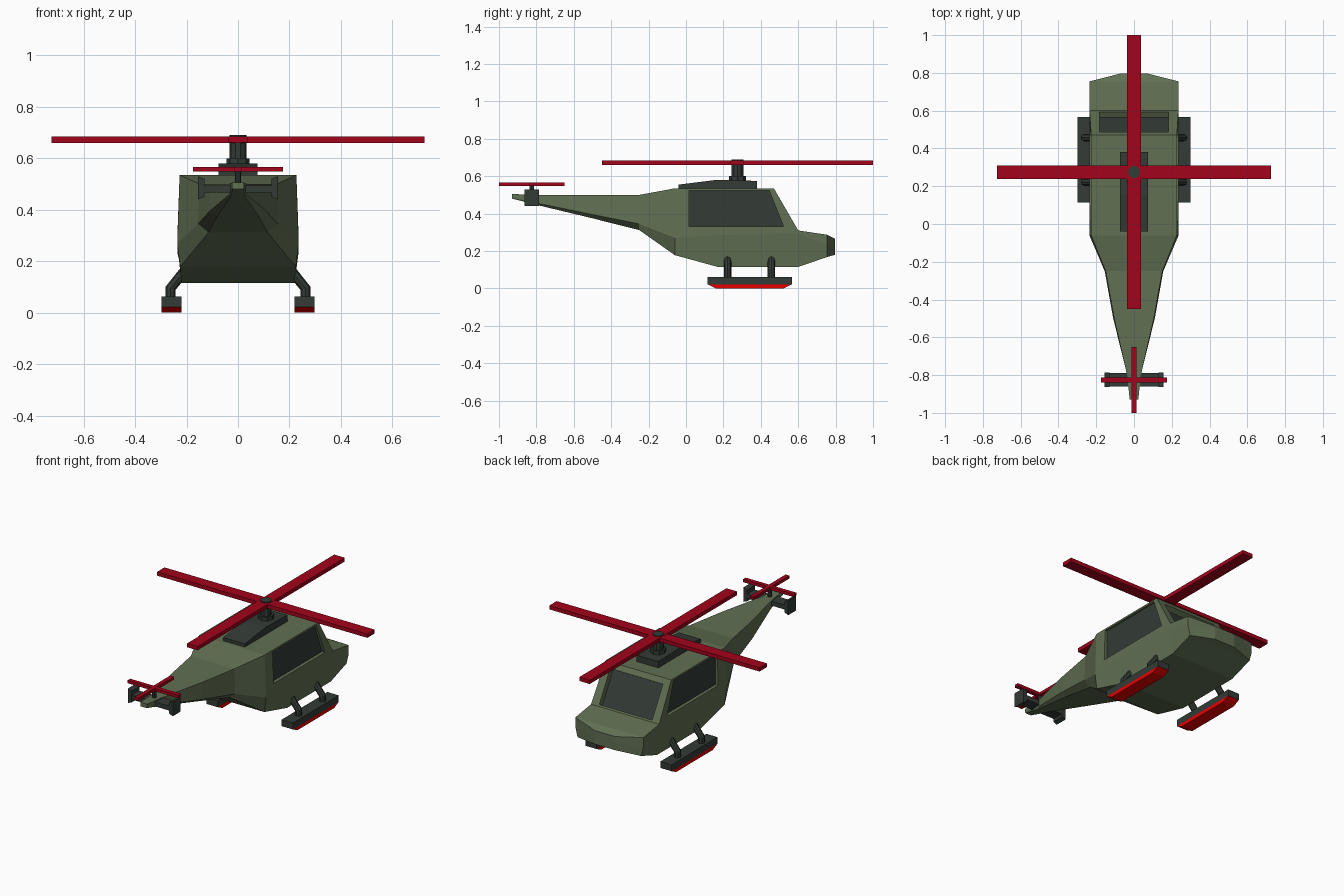
import bpy, bmesh, math
from mathutils import Vector

cube = bpy.data.objects.get("Cube")
if cube:
    bpy.data.objects.remove(cube, do_unlink=True)


def material(name, rgb):
    m = bpy.data.materials.new(name)
    m.use_nodes = True
    color = (*rgb, 1)
    m.diffuse_color = color
    bsdf = next(n for n in m.node_tree.nodes if n.type == 'BSDF_PRINCIPLED')
    bsdf.inputs["Base Color"].default_value = color
    return m


GREEN = material("olive green", (.119, .161, .086))
DARK = material("dark grey", (.033, .043, .036))
CRIMSON = material("crimson", (.36, .001, .011))
RED = material("bright red", (.8, 0, 0))


def finish(name, bm, mat):
    bmesh.ops.recalc_face_normals(bm, faces=bm.faces[:])
    mesh = bpy.data.meshes.new(name)
    bm.to_mesh(mesh)
    bm.free()
    mesh.materials.append(mat)
    ob = bpy.data.objects.new(name, mesh)
    bpy.context.collection.objects.link(ob)
    return ob


def loft(name, rings, mat):
    """Skin a list of equal-length point rings and cap the ends."""
    bm = bmesh.new()
    loops = [[bm.verts.new(p) for p in ring] for ring in rings]
    n = len(loops[0])
    for a, b in zip(loops, loops[1:]):
        for i in range(n):
            j = (i + 1) % n
            bm.faces.new((a[i], a[j], b[j], b[i]))
    bm.faces.new(loops[0])
    bm.faces.new(loops[-1])
    return finish(name, bm, mat)


def prism(name, points, offset, mat):
    """Extrude a polygon along an offset vector."""
    base = [Vector(p) for p in points]
    return loft(name, [base, [p + Vector(offset) for p in base]], mat)


def box(name, lo, hi, mat):
    pts = [(lo[0], lo[1], lo[2]), (hi[0], lo[1], lo[2]),
           (hi[0], hi[1], lo[2]), (lo[0], hi[1], lo[2])]
    return prism(name, pts, (0, 0, hi[2] - lo[2]), mat)


def post(name, y, radius, z0, z1, sides, mat):
    ring = [(radius * math.cos(math.tau * i / sides),
             y + radius * math.sin(math.tau * i / sides), z0) for i in range(sides)]
    return prism(name, ring, (0, 0, z1 - z0), mat)


# Fuselage sections: y, bottom (half width, z), waist, roof
sections = [
    (-.93, (.02, .48), (.023, .485), (.023, .505)),
    (-.80, (.03, .447), (.036, .457), (.036, .50)),
    (-.50, (.08, .375), (.11, .395), (.105, .50)),
    (-.25, (.115, .312), (.155, .345), (.15, .50)),
    (-.06, (.225, .178), (.236, .27), (.227, .535)),
    (.17, (.22, .115), (.236, .285), (.227, .535)),
    (.47, (.22, .115), (.236, .29), (.227, .535)),
    (.60, (.22, .115), (.236, .295), (.235, .31)),
    (.755, (.22, .168), (.235, .23), (.235, .287)),
    (.797, (.07, .18), (.07, .225), (.07, .265)),
]
body = loft("fuselage", [
    [(w, y, z) for w, z in (b, m, t)] + [(-w, y, z) for w, z in (t, m, b)]
    for y, b, m, t in sections], GREEN)

# Window recesses and glass panes
slope = Vector((0, .866, .5))
shield = [Vector(p) - slope * .038 for p in
          ((-.182, .488, .504), (.182, .488, .504), (.182, .594, .32), (-.182, .594, .32))]
openings = [("windshield", shield, slope)]
for side, s in (("left", 1), ("right", -1)):
    pane = [(s * .21, y, z) for y, z in ((.017, .524), (.445, .524), (.522, .33), (.017, .33))]
    openings.append((side + "_window", pane, Vector((s, 0, 0))))
for name, pts, normal in openings:
    cutter = prism(name + "_cutter", pts, normal * .1, GREEN)
    cutter.hide_render = True
    mod = body.modifiers.new("recess", 'BOOLEAN')
    mod.operation = 'DIFFERENCE'
    mod.solver = 'EXACT'
    mod.object = cutter
    bpy.context.view_layer.objects.active = body
    bpy.ops.object.modifier_apply(modifier=mod.name)
    bpy.data.objects.remove(cutter, do_unlink=True)
    prism(name + "_glass", pts, normal * .004, DARK)

# Engine housing, mast and main rotor
MAIN = .275
housing = [(-.04, .525), (-.04, .555), (.16, .58), (.38, .575), (.38, .525)]
prism("engine_housing", [(-.075, y, z) for y, z in housing], (.15, 0, 0), DARK)
post("mast_base", MAIN, .045, .57, .60, 8, DARK)
post("mast", MAIN, .033, .59, .69, 10, DARK)
box("rotor_blades_across", (-.725, MAIN - .036, .66), (.725, MAIN + .036, .684), CRIMSON)
box("rotor_blades_along", (-.036, MAIN - .725, .661), (.036, MAIN + .725, .685), CRIMSON)

# Tail rotor and stabiliser
TAIL = -.825
post("tail_mast", TAIL, .012, .48, .565, 8, DARK)
box("tail_blades_across", (-.175, TAIL - .013, .548), (.175, TAIL + .013, .566), CRIMSON)
box("tail_blades_along", (-.013, TAIL - .175, .549), (.013, TAIL + .175, .567), CRIMSON)
box("stabiliser_bar", (-.14, TAIL - .036, .467), (.14, TAIL + .036, .495), DARK)

for side, s in (("left", 1), ("right", -1)):
    # Stabiliser end fin
    fin = [(.155, .44), (.155, .53), (.13, .52), (.13, .45)]
    prism(side + "_tail_fin", [(s * x, TAIL - .039, z) for x, z in fin], (0, .078, 0), DARK)

    # Landing skid with tapered runner
    x0, x1 = sorted((s * .22, s * .298))
    box(side + "_skid", (x0, .115, .022), (x1, .567, .062), DARK)
    runner = [(.115, .022), (.16, 0), (.522, 0), (.567, .022)]
    prism(side + "_runner", [(x0, y, z) for y, z in runner], (x1 - x0, 0, 0), RED)

    # Bent struts
    for place, y in (("rear", .222), ("front", .457)):
        path = [(.262, .05), (.262, .095), (.205, .165)]
        curve = bpy.data.curves.new(f"{side}_{place}_strut", 'CURVE')
        curve.dimensions = '3D'
        curve.bevel_depth = .02
        curve.bevel_resolution = 2
        curve.use_fill_caps = True
        spline = curve.splines.new('POLY')
        spline.use_smooth = False
        spline.points.add(len(path) - 1)
        for point, (x, z) in zip(spline.points, path):
            point.co = (s * x, y, z, 1)
        curve.materials.append(DARK)
        bpy.context.collection.objects.link(bpy.data.objects.new(curve.name, curve))
